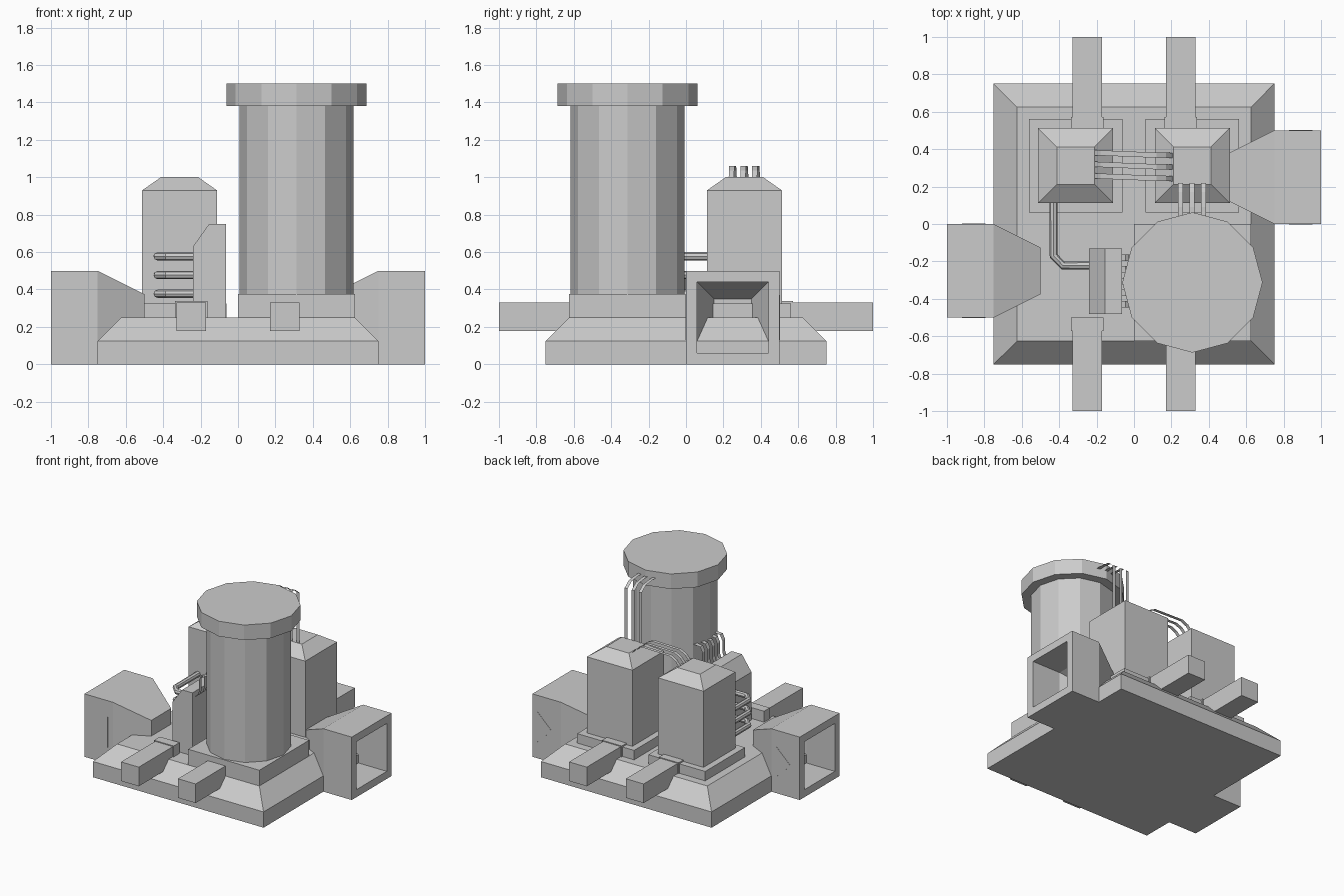
import bpy, bmesh, math
from mathutils import Vector

if "Cube" in bpy.data.objects:
    bpy.data.objects.remove(bpy.data.objects["Cube"])


def add_mesh(name, bm):
    me = bpy.data.meshes.new(name)
    bm.to_mesh(me)
    bm.free()
    ob = bpy.data.objects.new(name, me)
    bpy.context.collection.objects.link(ob)
    return ob


def loft(name, centre, rings, axis='z'):
    """Square rings (position along axis, half width) joined and capped."""
    bm = bmesh.new()
    c = Vector(centre)
    loops = []
    for p, h in rings:
        loop = []
        for a, b in ((-h, -h), (h, -h), (h, h), (-h, h)):
            v = Vector((a, b, p)) if axis == 'z' else Vector((p, a, b))
            loop.append(bm.verts.new(c + v))
        loops.append(loop)
    for l0, l1 in zip(loops, loops[1:]):
        for i in range(4):
            j = (i + 1) % 4
            bm.faces.new((l0[i], l0[j], l1[j], l1[i]))
    bm.faces.new(loops[0][::-1])
    bm.faces.new(loops[-1])
    bmesh.ops.recalc_face_normals(bm, faces=bm.faces[:])
    return add_mesh(name, bm)


def box(name, x0, x1, y0, y1, z0, z1):
    bm = bmesh.new()
    bmesh.ops.create_cube(bm, size=1)
    for v in bm.verts:
        v.co = ((x0 + x1) / 2 + v.co.x * (x1 - x0),
                (y0 + y1) / 2 + v.co.y * (y1 - y0),
                (z0 + z1) / 2 + v.co.z * (z1 - z0))
    return add_mesh(name, bm)


def prism(name, profile, y0, y1):
    """Extrude an x-z profile along y."""
    bm = bmesh.new()
    face = bm.faces.new([bm.verts.new((x, y0, z)) for x, z in profile])
    new = bmesh.ops.extrude_face_region(bm, geom=[face])['geom']
    bmesh.ops.translate(bm, vec=(0, y1 - y0, 0),
                        verts=[g for g in new if isinstance(g, bmesh.types.BMVert)])
    bmesh.ops.recalc_face_normals(bm, faces=bm.faces[:])
    return add_mesh(name, bm)


def ribbon(name, path, width):
    """Flat strip along a path, width given as a vector."""
    bm = bmesh.new()
    w = Vector(width) / 2
    pairs = [(bm.verts.new(Vector(p) - w), bm.verts.new(Vector(p) + w)) for p in path]
    for (a, b), (c, d) in zip(pairs, pairs[1:]):
        bm.faces.new((a, b, d, c))
    return add_mesh(name, bm)


# Stepped base
loft("base", (0, 0, 0), [(0, .75), (.125, .75), (.25, .625)])

# Tank on its square footing, 12 sides
box("tank_footing", 0, .625, -.625, 0, .24, .375)
for name, r, z0, z1 in (("tank_body", .305, .37, 1.38), ("tank_cap", .375, 1.38, 1.5)):
    bm = bmesh.new()
    bmesh.ops.create_cone(bm, cap_ends=True, segments=12, radius1=r, radius2=r, depth=z1 - z0)
    bmesh.ops.translate(bm, vec=(.3125, -.3125, (z0 + z1) / 2), verts=bm.verts[:])
    add_mesh(name, bm)

# Two towers with plates
for side, x in (("left", -.3125), ("right", .3125)):
    loft(f"tower_plate_{side}", (x, .3125, 0), [(.24, .25), (.325, .25)])
    loft(f"tower_{side}", (x, .3125, 0), [(.32, .2), (.93, .2), (1, .1)])

# Side ducts with hollow mouths and flow arrows
for side, s, y in (("left", -1, -.25), ("right", 1, .25)):
    rings = [(.5, .125), (.75, .25), (1, .25), (1, .19), (.75, .19), (.55, .1)]
    loft(f"duct_{side}", (0, y, .25), [(s * p, h) for p, h in rings], 'x')
    tip = -.92 if s < 0 else .83
    for face in (-1, 1):
        yf = y + face * .25
        prism(f"flow_arrow_{side}", [(tip, .25), (tip + .125, .13), (tip + .125, .37)],
              yf - face * .01, yf + face * .002)

# Square stub pipes front and back, with collars
for x in (-.25, .25):
    for s in (-1, 1):
        y0, y1 = sorted((s * .5, s))
        box("stub_pipe", x - .078, x + .078, y0, y1, .178, .33)
        y0, y1 = sorted((s * .5, s * .573))
        box("stub_collar", x - .086, x + .086, y0, y1, .17, .337)

# Pump housing beside the tank
prism("pump_housing", [(-.24, .24), (-.065, .24), (-.065, .75), (-.155, .75), (-.24, .63)],
      -.48, -.13)

# Round pipes from left tower to pump housing
for z in (.377, .477, .577):
    cu = bpy.data.curves.new("side_pipe", 'CURVE')
    cu.dimensions = '3D'
    cu.bevel_depth = .022
    cu.bevel_resolution = 2
    pts = [(-.43, .15), (-.43, -.17), (-.38, -.222), (-.2, -.222)]
    sp = cu.splines.new('POLY')
    sp.points.add(len(pts) - 1)
    for p, (x, y) in zip(sp.points, pts):
        p.co = (x, y, z, 1)
    sp.use_smooth = False
    bpy.context.collection.objects.link(bpy.data.objects.new("side_pipe", cu))

# Flat cables: tower to tower, tower to tank cap, pump to tank
for d in (-.062, 0, .062):
    y = .312 + d
    ribbon("tower_cable", [(-.22, y + .008, .99), (-.18, y + .006, 1.035), (-.13, y + .004, 1.06),
                           (.12, y - .006, 1.06), (.17, y - .006, 1.035), (.21, y - .008, .99)],
           (0, .028, 0))
    x = .31 + d
    ribbon("cap_cable", [(x, .22, .98), (x, .22, 1.4), (x, .17, 1.44), (x, .09, 1.45),
                         (x, .03, 1.45)], (.026, 0, 0))
for i in range(5):
    y = -.18 - i * .0625
    ribbon("pump_cable", [(-.08, y, .7), (-.045, y, .72), (-.03, y, .76), (-.03, y, .85),
                          (-.01, y, .89), (.06 + .02 * abs(i - 2), y, .9)], (0, .035, 0))
